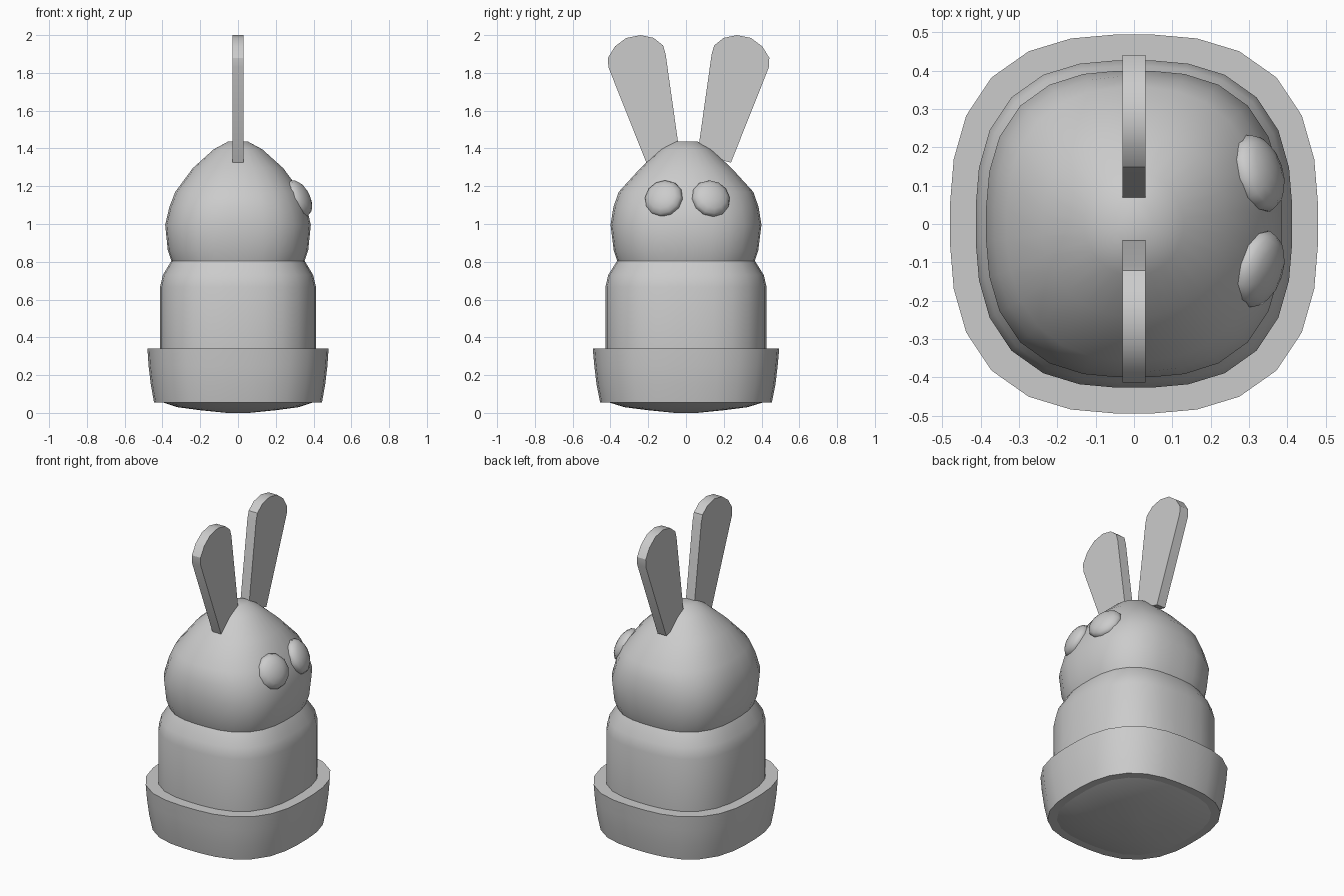
import bpy, bmesh, math
from mathutils import Vector

if "Cube" in bpy.data.objects:
    bpy.data.objects.remove(bpy.data.objects["Cube"])

N = 28  # sides of the rounded-square sections


def section(bm, rx, ry, z, n):
    """Ring of vertices on a rounded square (superellipse of power n)."""
    ring = []
    for i in range(N):
        a = 2 * math.pi * (i + 0.5) / N
        c, s = math.cos(a), math.sin(a)
        k = (abs(c) ** n + abs(s) ** n) ** (-1 / n)
        ring.append(bm.verts.new((rx * c * k, ry * s * k, z)))
    return ring


def finish(name, bm, angle=30):
    bmesh.ops.recalc_face_normals(bm, faces=bm.faces)
    me = bpy.data.meshes.new(name)
    bm.to_mesh(me)
    bm.free()
    ob = bpy.data.objects.new(name, me)
    bpy.context.collection.objects.link(ob)
    bpy.ops.object.select_all(action='DESELECT')
    ob.select_set(True)
    bpy.context.view_layer.objects.active = ob
    bpy.ops.object.shade_smooth_by_angle(angle=math.radians(angle))
    return ob


def loft(name, rows, closed=False, angle=30):
    bm = bmesh.new()
    rings = [section(bm, *r) for r in rows]
    pairs = list(zip(rings, rings[1:]))
    if closed:
        pairs.append((rings[-1], rings[0]))
    for a, b in pairs:
        for i in range(N):
            j = (i + 1) % N
            bm.faces.new((a[i], a[j], b[j], b[i]))
    if not closed:
        bm.faces.new(rings[0])
        bm.faces.new(rings[-1])
    return finish(name, bm, angle)


# Body with rounded underside, neck groove and egg-shaped head
loft("body_and_head", [
    (0.06, 0.06, 0.0, 2.2), (0.20, 0.20, 0.014, 2.4), (0.32, 0.325, 0.03, 2.6),
    (0.40, 0.41, 0.056, 2.7), (0.413, 0.427, 0.34, 2.7), (0.413, 0.427, 0.667, 2.7),
    (0.398, 0.412, 0.73, 2.7), (0.353, 0.365, 0.805, 2.7), (0.372, 0.383, 0.86, 2.7),
    (0.386, 0.40, 0.995, 2.65), (0.364, 0.385, 1.09, 2.5), (0.333, 0.357, 1.17, 2.4),
    (0.24, 0.242, 1.296, 2.2), (0.13, 0.135, 1.395, 2.0), (0.05, 0.06, 1.438, 2.0),
], angle=40)

# Flared band around the foot
loft("base_band", [
    (0.39, 0.40, 0.055, 2.7), (0.445, 0.455, 0.055, 2.7), (0.462, 0.474, 0.15, 2.7),
    (0.474, 0.486, 0.25, 2.7), (0.48, 0.494, 0.34, 2.7), (0.40, 0.41, 0.34, 2.7),
], closed=True)

# Flat ears, mirrored about the ear centre line
EAR = [(-0.045, 1.37), (-0.224, 1.325), (-0.425, 1.83), (-0.427, 1.88), (-0.39, 1.94),
       (-0.33, 1.985), (-0.255, 2.0), (-0.185, 1.985), (-0.135, 1.945), (-0.122, 1.9),
       (-0.057, 1.44)]
for side, name in ((1, "ear_front"), (-1, "ear_back")):
    bm = bmesh.new()
    f = bm.faces.new([bm.verts.new((-0.03, 0.014 + side * y, z)) for y, z in EAR])
    ext = bmesh.ops.extrude_face_region(bm, geom=[f], use_keep_orig=True)
    verts = [g for g in ext["geom"] if isinstance(g, bmesh.types.BMVert)]
    bmesh.ops.translate(bm, verts=verts, vec=(0.06, 0, 0))
    finish(name, bm)

# Bulging eyes lying against the +x face of the head
for side, name in ((-1, "eye_front"), (1, "eye_back")):
    bm = bmesh.new()
    bmesh.ops.create_uvsphere(bm, u_segments=12, v_segments=8, radius=1)
    bmesh.ops.scale(bm, vec=(0.105, 0.105, 0.055), verts=bm.verts)
    eye = finish(name, bm, 60)
    eye.rotation_mode = 'QUATERNION'
    eye.rotation_quaternion = Vector((0.86, side * 0.28, 0.42)).to_track_quat('Z', 'Y')
    eye.location = (0.322, 0.007 + side * 0.125, 1.134)
